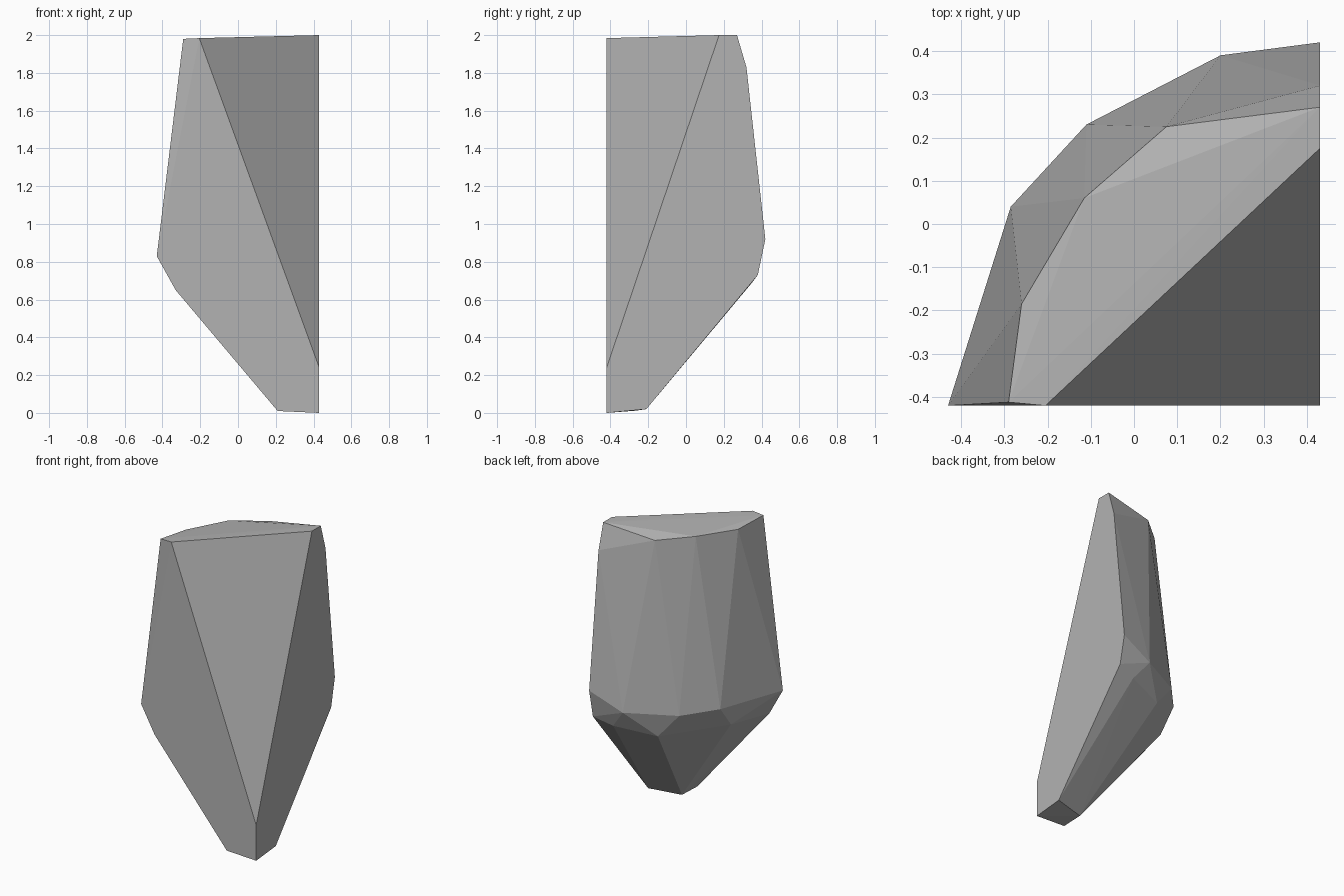
import bpy
import bmesh
from mathutils import Vector

# Remove the default cube only
default_cube = bpy.data.objects.get("Cube")
if default_cube:
    bpy.data.objects.remove(default_cube, do_unlink=True)


def flat_material(name, colour):
    material = bpy.data.materials.new(name)
    material.use_nodes = True
    material.diffuse_color = colour
    shader = material.node_tree.nodes["Principled BSDF"]
    shader.inputs["Base Color"].default_value = colour
    shader.inputs["Roughness"].default_value = 0.9
    return material


def faceted_stone(name, rings, material):
    """Wrap a stack of corner rings in a convex, flat-faced skin."""
    bm = bmesh.new()
    for ring in rings:
        for corner in ring:
            bm.verts.new(Vector(corner))
    hull = bmesh.ops.convex_hull(bm, input=bm.verts)
    leftovers = {v for v in hull["geom_interior"] + hull["geom_unused"]
                 if isinstance(v, bmesh.types.BMVert)}
    bmesh.ops.delete(bm, geom=list(leftovers), context="VERTS")
    bmesh.ops.recalc_face_normals(bm, faces=bm.faces)
    mesh = bpy.data.meshes.new(name)
    bm.to_mesh(mesh)
    bm.free()
    mesh.materials.append(material)
    mesh.shade_flat()
    stone = bpy.data.objects.new(name, mesh)
    bpy.context.collection.objects.link(stone)
    return stone


# The two straight sides of the shard meet at this upright edge
SIDE, FRONT = 0.43, -0.42

# Narrow foot
foot = [(SIDE, FRONT, 0), (0.21, FRONT, 0.01),
        (0.215, -0.264, 0.012), (SIDE, -0.21, 0.02)]

# Chipped ring under the widest part
lower_ring = [(-0.33, FRONT, 0.65), (-0.28, -0.08, 0.69),
              (0.03, 0.257, 0.655), (0.3, 0.35, 0.69), (SIDE, 0.38, 0.73)]

# Widest ring
rim = [(-0.43, FRONT, 0.83), (-0.285, 0.04, 0.84), (-0.11, 0.23, 0.82),
       (0.2, 0.39, 0.82), (SIDE, 0.42, 0.92)]

# Top edge, with a small chip at the back
crown = [(-0.29, -0.412, 1.98), (-0.26, -0.185, 1.963),
         (-0.115, 0.06, 1.97), (0.075, 0.225, 1.955),
         (SIDE, 0.32, 1.83), (SIDE, 0.27, 2)]

# Large slanted cut across the front corner
slanted_cut = [(-0.205, FRONT, 1.984), (SIDE, FRONT, 0.24), (SIDE, 0.175, 2)]

stone_grey = flat_material("stone grey", (0.45, 0.45, 0.45, 1))
faceted_stone("rock_shard", [foot, lower_ring, rim, crown, slanted_cut], stone_grey)
